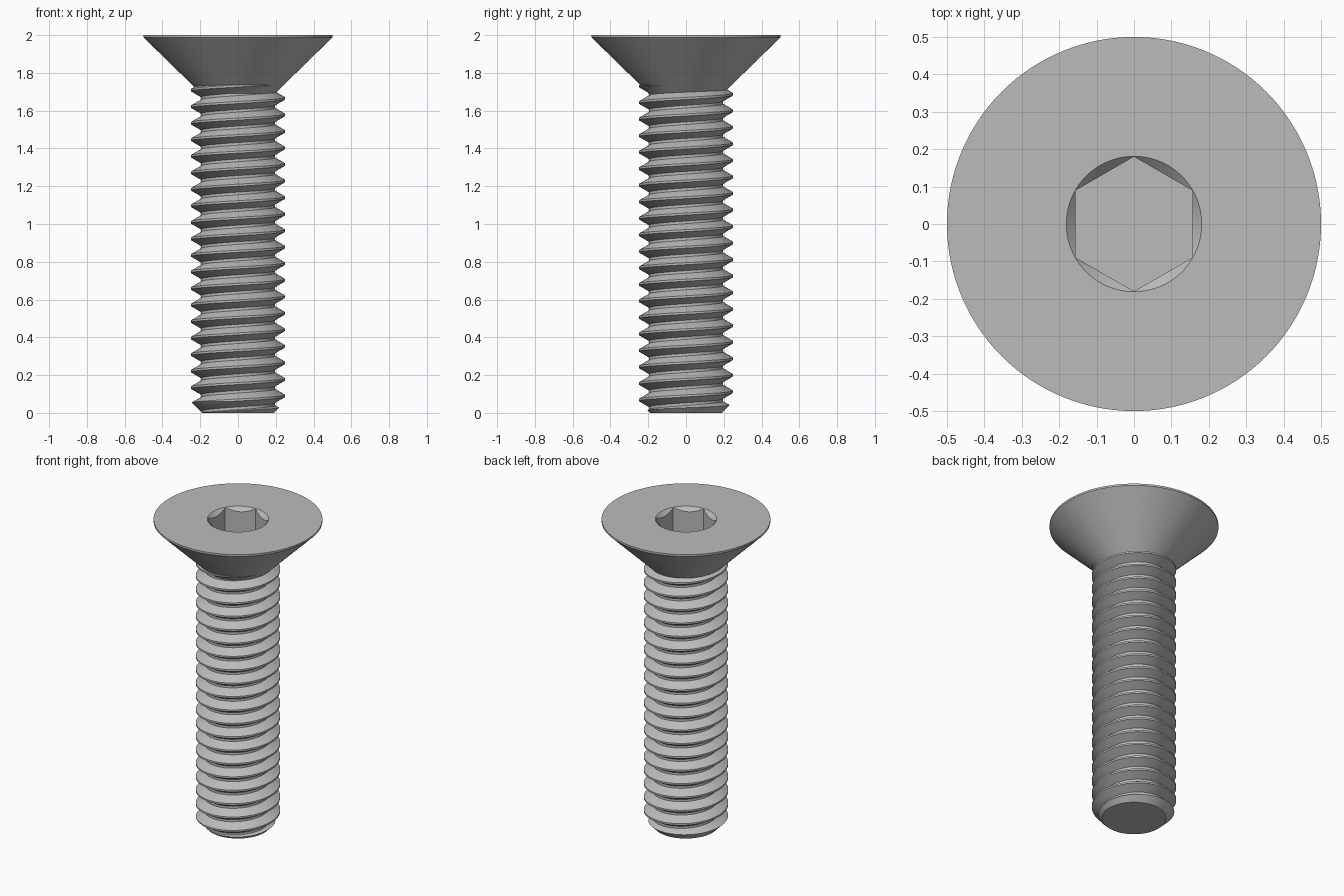
import bpy, bmesh, math

if "Cube" in bpy.data.objects:
    bpy.data.objects.remove(bpy.data.objects["Cube"], do_unlink=True)

PITCH, CREST, ROOT = 0.0875, 0.25, 0.196
SEGMENTS = 96

steel = bpy.data.materials.new("plain grey steel")
steel.use_nodes = True
GREY = (0.5, 0.5, 0.5, 1.0)
steel.diffuse_color = GREY
steel.node_tree.nodes["Principled BSDF"].inputs["Base Color"].default_value = GREY


def finish(bm, name):
    """Turn a bmesh into a named object in the steel material."""
    bmesh.ops.recalc_face_normals(bm, faces=bm.faces)
    mesh = bpy.data.meshes.new(name)
    bm.to_mesh(mesh)
    bm.free()
    mesh.materials.append(steel)
    obj = bpy.data.objects.new(name, mesh)
    bpy.context.collection.objects.link(obj)
    return obj


def lathe(name, profile, sides, turn=0.0):
    """Solid of revolution from (radius, height) points, with flat ends."""
    bm = bmesh.new()
    rings = []
    for r, z in profile:
        angles = [turn + math.tau * j / sides for j in range(sides)]
        rings.append([bm.verts.new((r * math.cos(a), r * math.sin(a), z)) for a in angles])
    for low, high in zip(rings, rings[1:]):
        for j in range(sides):
            k = (j + 1) % sides
            bm.faces.new((low[j], low[k], high[k], high[j]))
    bm.faces.new(rings[0])
    bm.faces.new(rings[-1])
    return finish(bm, name)


def helical_rod(name, first_crest, turns):
    """Closed right-handed thread, one flat-crested ridge per pitch."""
    section = [(-0.0055, CREST), (0.0055, CREST),
               (PITCH / 2 - 0.007, ROOT), (PITCH / 2 + 0.007, ROOT)]
    bm = bmesh.new()
    rows = []
    for t in range(turns):
        for dz, r in section:
            row = []
            for j in range(SEGMENTS):
                f = j / SEGMENTS
                a = math.tau * f
                row.append(bm.verts.new((r * math.cos(a), r * math.sin(a),
                                         first_crest + PITCH * (t + f) + dz)))
            rows.append(row)
    step = len(section)
    for i in range(len(rows) - 1):
        for j in range(SEGMENTS):
            if j < SEGMENTS - 1:
                c, d = rows[i][j + 1], rows[i + 1][j + 1]
            elif i + 1 + step < len(rows):
                c, d = rows[i + step][0], rows[i + 1 + step][0]
            else:
                continue
            bm.faces.new((rows[i][j], c, d, rows[i + 1][j]))
    # close both ends with a fan to the axis
    middle = first_crest + PITCH * turns / 2
    rim = [e for e in bm.edges if e.is_boundary]
    for upper in (False, True):
        edges = [e for e in rim if (e.verts[0].co.z > middle) == upper]
        height = sum(e.verts[0].co.z for e in edges) / len(edges)
        hub = bm.verts.new((0, 0, height))
        for e in edges:
            bm.faces.new((e.verts[0], e.verts[1], hub))
    return finish(bm, name)


def cut(obj, tool, operation):
    """Apply a boolean and drop the tool."""
    mod = obj.modifiers.new(operation.lower(), "BOOLEAN")
    mod.operation = operation
    mod.solver = "EXACT"
    mod.object = tool
    tool.hide_render = True
    bpy.context.view_layer.objects.active = obj
    bpy.ops.object.modifier_apply(modifier=mod.name)
    bpy.data.objects.remove(tool, do_unlink=True)


# Threaded shank, trimmed to length with a chamfered tip
shank = helical_rod("threaded_shank", 0.09 - 3 * PITCH, 25)
envelope = lathe("shank_envelope", [(0.19, 0), (0.27, 0.08), (0.27, 1.735)], SEGMENTS)
cut(shank, envelope, "INTERSECT")

# Countersunk head with a thin rim
head = lathe("countersunk_head", [(0.19, 1.685), (0.5, 1.988), (0.5, 2.0)], 128)

# Hexagonal socket with a chamfered mouth
hexagon = lathe("socket_cutter", [(0.18, 1.775), (0.18, 2.1)], 6, math.pi / 2)
mouth = lathe("mouth_cutter", [(0.081, 1.9), (0.281, 2.1)], SEGMENTS)
cut(head, hexagon, "DIFFERENCE")
cut(head, mouth, "DIFFERENCE")

# Smooth round surfaces, sharp thread and socket edges
for obj in (shank, head):
    bpy.ops.object.select_all(action="DESELECT")
    obj.select_set(True)
    bpy.context.view_layer.objects.active = obj
    bpy.ops.object.shade_smooth_by_angle(angle=math.radians(30))
